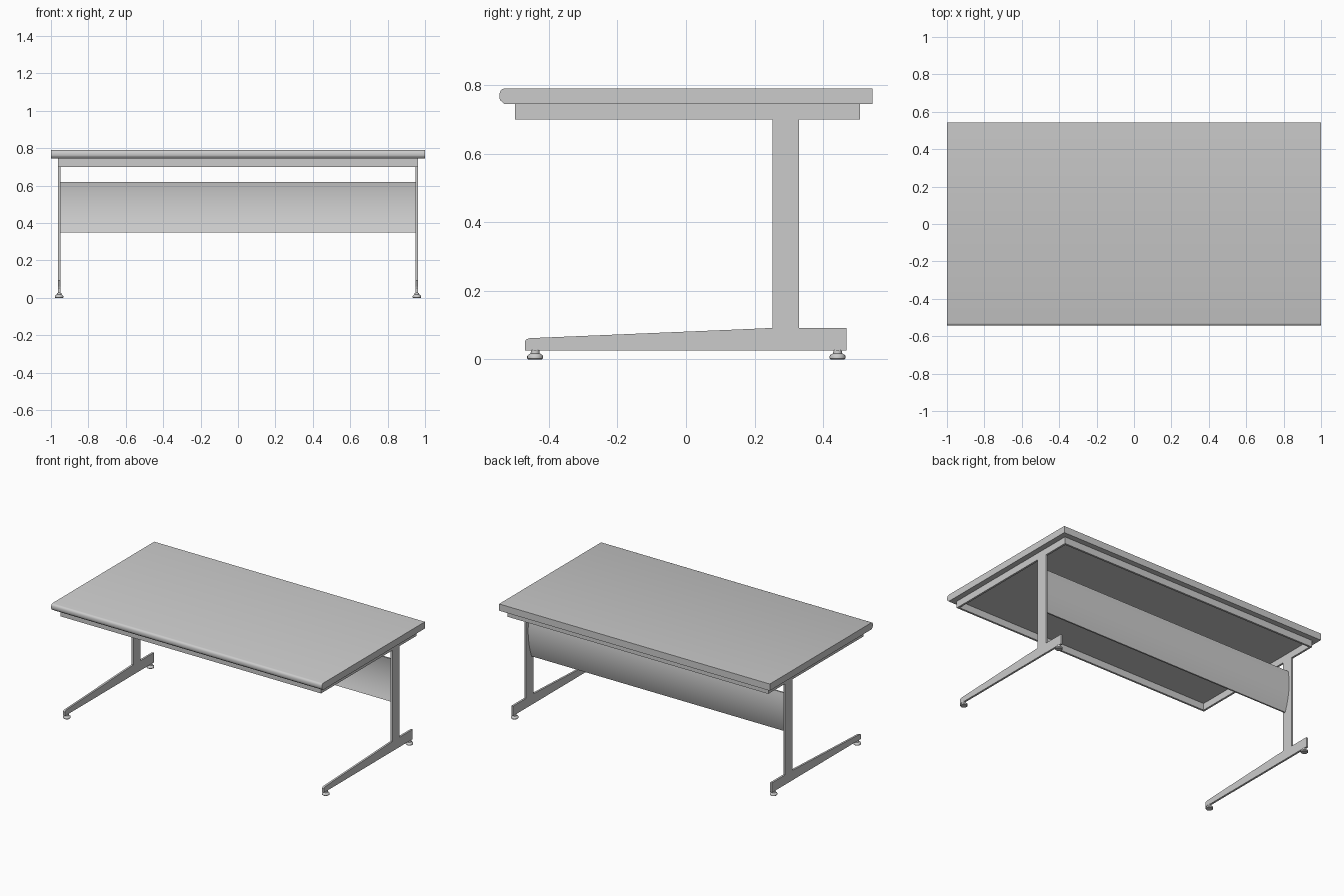
import bpy, bmesh, math

if "Cube" in bpy.data.objects:
    bpy.data.objects.remove(bpy.data.objects["Cube"])


def finish(bm, name, smooth=None):
    bmesh.ops.recalc_face_normals(bm, faces=bm.faces)
    mesh = bpy.data.meshes.new(name)
    bm.to_mesh(mesh)
    bm.free()
    ob = bpy.data.objects.new(name, mesh)
    bpy.context.collection.objects.link(ob)
    if smooth:
        bpy.ops.object.select_all(action='DESELECT')
        ob.select_set(True)
        bpy.context.view_layer.objects.active = ob
        bpy.ops.object.shade_smooth_by_angle(angle=math.radians(smooth))
    return ob


def extrude_x(name, profile, x0, x1, smooth=None):
    """Extrude a closed (y, z) profile from x0 to x1."""
    bm = bmesh.new()
    face = bm.faces.new([bm.verts.new((x0, y, z)) for y, z in profile])
    geom = bmesh.ops.extrude_face_region(bm, geom=[face])["geom"]
    moved = [g for g in geom if isinstance(g, bmesh.types.BMVert)]
    bmesh.ops.translate(bm, verts=moved, vec=(x1 - x0, 0, 0))
    return finish(bm, name, smooth)


def lathe(name, profile, loc, steps=20):
    """Spin an (r, z) profile about a vertical axis."""
    bm = bmesh.new()
    verts = [bm.verts.new((r, 0, z)) for r, z in profile]
    edges = [bm.edges.new(p) for p in zip(verts, verts[1:])]
    bmesh.ops.spin(bm, geom=verts + edges, axis=(0, 0, 1), cent=(0, 0, 0),
                   angle=2 * math.pi, steps=steps)
    bmesh.ops.remove_doubles(bm, verts=bm.verts, dist=1e-5)
    finish(bm, name, 35).location = loc


OUT, INN = 0.963, 0.950          # outer and inner faces of the side frames

# Tabletop with a rounded front nose
extrude_x("tabletop", [
    (0.544, 0.745), (0.544, 0.79), (-0.530, 0.79), (-0.536, 0.788),
    (-0.541, 0.783), (-0.5435, 0.777), (-0.544, 0.768), (-0.5435, 0.760),
    (-0.541, 0.755), (-0.530, 0.745)], -1, 1, 40)

# Side frames: top rail, post and tapered foot as one plate
side = [
    (-0.499, 0.745), (-0.499, 0.70), (0.253, 0.70), (0.253, 0.092),
    (0.19, 0.089), (-0.455, 0.062), (-0.465, 0.059), (-0.470, 0.053),
    (-0.470, 0.026), (0.468, 0.026), (0.468, 0.091), (0.33, 0.091),
    (0.33, 0.70), (0.507, 0.70), (0.507, 0.745)]
glide = [(0, 0), (0.020, 0), (0.023, 0.003), (0.023, 0.010), (0.021, 0.013),
         (0.013, 0.018), (0.012, 0.027), (0, 0.027)]
for s, label in ((-1, "left"), (1, "right")):
    extrude_x(f"{label}_side_frame", side, s * INN, s * OUT)
    # Levelling glides under the foot
    for y, end in ((-0.44, "front"), (0.442, "back")):
        lathe(f"{label}_{end}_glide", glide, (s * (OUT + INN) / 2, y, 0))

# Long rails under the top
for y0, y1, end in ((-0.499, -0.486, "front"), (0.494, 0.507, "back")):
    extrude_x(f"{end}_rail", [(y0, 0.70), (y1, 0.70), (y1, 0.745), (y0, 0.745)],
              -INN, INN)

# Gently curved modesty panel between the posts
outer, inner = [], []
for i in range(13):
    t = i / 12
    z = 0.35 + 0.27 * t
    y = 0.272 + 0.028 * t + 0.08 * t * (1 - t)
    outer.append((y, z))
    inner.append((y - 0.010, z))
extrude_x("modesty_panel", outer + inner[::-1], -INN, INN, 40)
